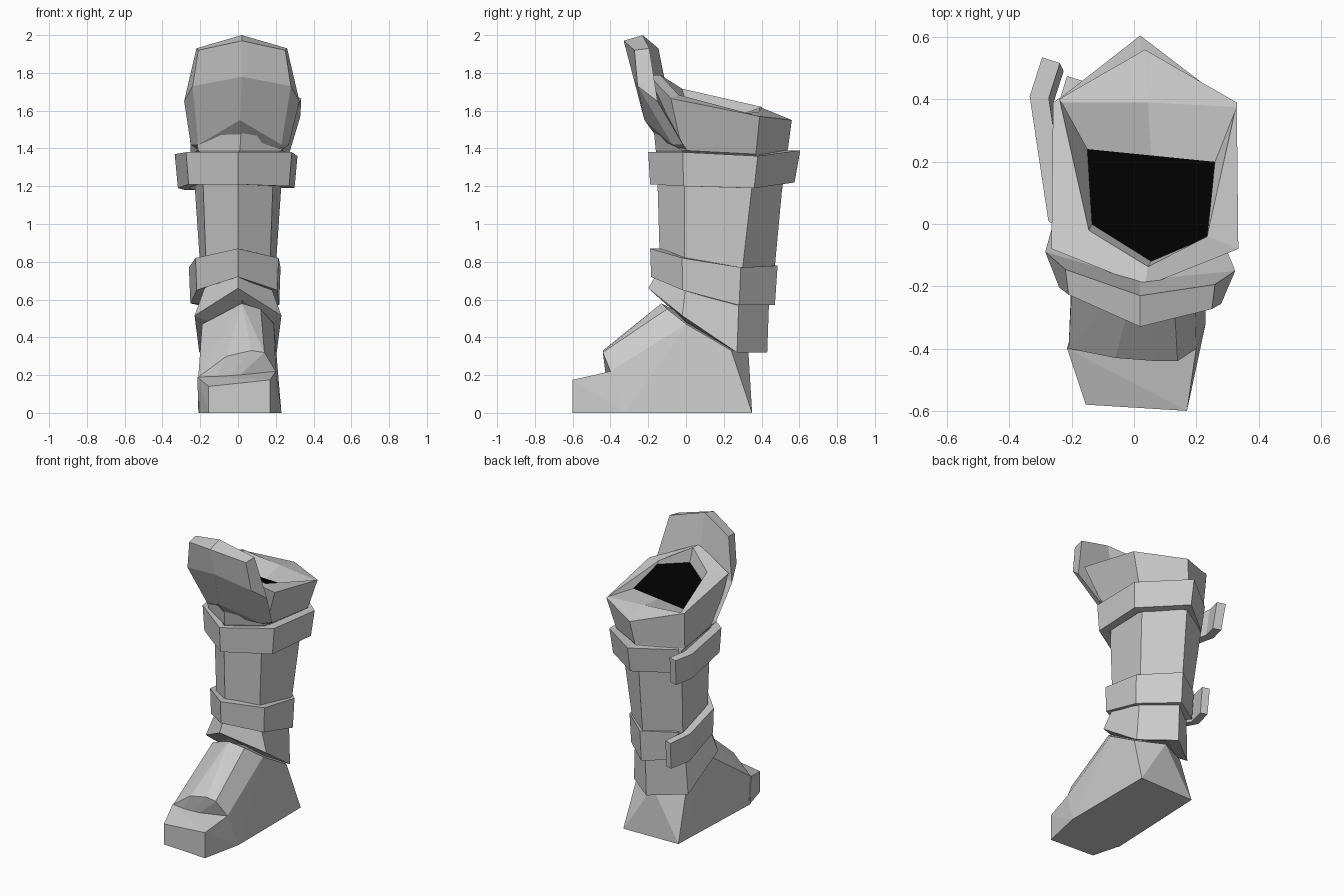
import bpy
import bmesh
from mathutils import Vector

# Remove the default cube only
default_cube = bpy.data.objects.get("Cube")
if default_cube:
    bpy.data.objects.remove(default_cube, do_unlink=True)


def make_material(name, colour):
    material = bpy.data.materials.new(name)
    material.use_nodes = True
    material.diffuse_color = colour
    for node in material.node_tree.nodes:
        if node.type == 'BSDF_PRINCIPLED':
            node.inputs["Base Color"].default_value = colour
    return material


grey = make_material("plain grey", (.6, .6, .6, 1))
black = make_material("dark opening", (0, 0, 0, 1))


def finish(name, mesh_builder, materials):
    """Clean the bmesh and turn it into a flat shaded object."""
    bmesh.ops.remove_doubles(mesh_builder, verts=mesh_builder.verts, dist=.001)
    bmesh.ops.recalc_face_normals(mesh_builder, faces=mesh_builder.faces)
    mesh = bpy.data.meshes.new(name)
    mesh_builder.to_mesh(mesh)
    mesh_builder.free()
    for material in materials:
        mesh.materials.append(material)
    part = bpy.data.objects.new(name, mesh)
    bpy.context.collection.objects.link(part)
    return part


def ring(centre, half_front, half_back, depths, heights, skew=0, roll=0):
    """Six-sided section: front, side front, side back, back, then mirrored."""
    widths = (0, half_front, half_back, 0, -half_back, -half_front)
    points = []
    for corner, width in enumerate(widths):
        row = corner if corner < 4 else 6 - corner
        points.append(Vector((centre + width, depths[row] + skew * width,
                              heights[row] + roll * width)))
    return points


def loft(name, rings, dark_end=False):
    """Skin a stack of closed sections and cap both ends."""
    builder = bmesh.new()
    levels = [[builder.verts.new(p) for p in section] for section in rings]
    count = len(levels[0])
    for low, high in zip(levels, levels[1:]):
        for i in range(count):
            j = (i + 1) % count
            builder.faces.new((low[i], low[j], high[j], high[i]))
    # Caps are split along the front-to-back line when six-sided
    for end in (levels[0], levels[-1]):
        halves = (end[:4], [end[0]] + end[3:]) if count == 6 else (end,)
        for corners in halves:
            cap = builder.faces.new(corners)
            cap.material_index = int(dark_end and end is levels[-1])
    return finish(name, builder, [grey, black] if dark_end else [grey])


def hull(name, points):
    """Faceted solid wrapped around a few corner points."""
    builder = bmesh.new()
    for point in points:
        builder.verts.new(point)
    result = bmesh.ops.convex_hull(builder, input=builder.verts)
    loose = {v for v in result["geom_interior"] + result["geom_unused"]
             if isinstance(v, bmesh.types.BMVert)}
    bmesh.ops.delete(builder, geom=list(loose), context='VERTS')
    bmesh.ops.dissolve_limit(builder, angle_limit=.03,
                             verts=builder.verts, edges=builder.edges)
    return finish(name, builder, [grey])


def strap(name, path, tops, bottoms, thickness, taper):
    """Open band that wraps the leg clockwise and ends in a loose tail."""
    path = [Vector(p) for p in path]
    normals = []
    for a, b in zip(path, path[1:]):
        step = (b - a).normalized()
        normals.append(Vector((step.y, -step.x)))
    sections = []
    for i, outer in enumerate(path):
        before, after = normals[max(i - 1, 0)], normals[min(i, len(normals) - 1)]
        mitre = (before + after).normalized()
        inner = outer + mitre * thickness / max(mitre.dot(after), .5)
        top, bottom = tops[i], bottoms[i]
        sections.append([outer.to_3d() + Vector((0, 0, top)),
                         inner.to_3d() + Vector((0, 0, top)),
                         (inner * taper).to_3d() + Vector((0, 0, bottom)),
                         (outer * taper).to_3d() + Vector((0, 0, bottom))])
    return loft(name, sections)


# Leg: flared ankle, shaft, wide cuff, rolled rim, raised ledge, dark opening
roll = -.085
loft("boot_leg", [
    ring(.02, .17, .16, (-.12, 0, .24, .36), (.6, .48, .34, .34)),
    ring(0, .23, .205, (-.2, -.02, .27, .43), (.66, .515, .32, .32)),
    ring(0, .17, .19, (-.14, 0, .28, .44), (.76, .68, .6, .6)),
    ring(0, .17, .2, (-.14, 0, .31, .47), (.85, .8, .77, .77), -.05),
    ring(0, .19, .24, (-.155, 0, .38, .525), (1.36, 1.36, 1.36, 1.36), -.05),
    ring(.01, .22, .26, (-.16, -.02, .37, .54), (1.39, 1.39, 1.37, 1.4)),
    ring(.035, .3, .295, (-.2, -.08, .39, .56), (1.79, 1.69, 1.595, 1.55), 0, roll),
    ring(.045, .19, .285, (-.137, -.03, .39, .39), (1.79, 1.7, 1.595, 1.595), -.05, roll),
    ring(.055, .19, .205, (-.12, -.02, .22, .22), (1.69, 1.65, 1.57, 1.57), -.1, .04),
], dark_end=True)

# Knee guard: thick bent plate rising from the front of the cuff
tilt = -.1
loft("knee_guard", [
    ring(.01, .2, .22, (-.14, 0, .03, -.08), (1.44, 1.39, 1.39, 1.44), tilt),
    ring(.01, .22, .26, (-.22, -.05, .01, -.1), (1.55, 1.42, 1.42, 1.55), tilt),
    ring(.02, .26, .305, (-.28, -.23, -.12, -.18), (1.78, 1.73, 1.65, 1.76), tilt),
    ring(.02, .23, .24, (-.33, -.25, -.17, -.23), (1.97, 1.92, 1.93, 2), tilt),
])

# Straps: start behind, wrap round the left side and front, end in a tail
strap("upper_strap",
      [(-.23, .41), (.02, .605), (.315, .38), (.285, -.015),
       (0, -.2), (-.275, .01), (-.335, .41), (-.295, .535)],
      (1.37, 1.39, 1.36, 1.38, 1.38, 1.38, 1.37, 1.36),
      (1.2, 1.22, 1.19, 1.2, 1.21, 1.21, 1.19, 1.18), .06, .95)
strap("lower_strap",
      [(-.19, .35), (.01, .485), (.225, .29), (.215, -.02),
       (0, -.19), (-.225, .02), (-.26, .33), (-.215, .475)],
      (.77, .78, .77, .82, .87, .82, .77, .75),
      (.58, .57, .57, .65, .72, .65, .58, .57), .05, .97)

# Foot: sloping instep over a broad heel
hull("foot", [
    (-.21, -.4, 0), (.23, -.32, 0), (.23, .35, 0), (-.18, .34, 0),
    (-.21, -.4, .19), (.2, -.4, .22),
    (-.06, -.43, .3), (.07, -.44, .33), (.14, -.44, .32),
    (.02, -.13, .58), (.12, -.1, .55),
    (.19, 0, .47), (-.19, 0, .47),
    (.2, .24, .33), (-.17, .24, .33), (.02, .33, .33),
])

# Toe cap: low block in front of the instep
hull("toe_cap", [
    (-.155, -.58, 0), (.17, -.6, 0), (.23, -.32, 0), (-.21, -.38, 0),
    (-.155, -.58, .14), (.17, -.6, .175), (.2, -.4, .22), (-.215, -.4, .19),
])
